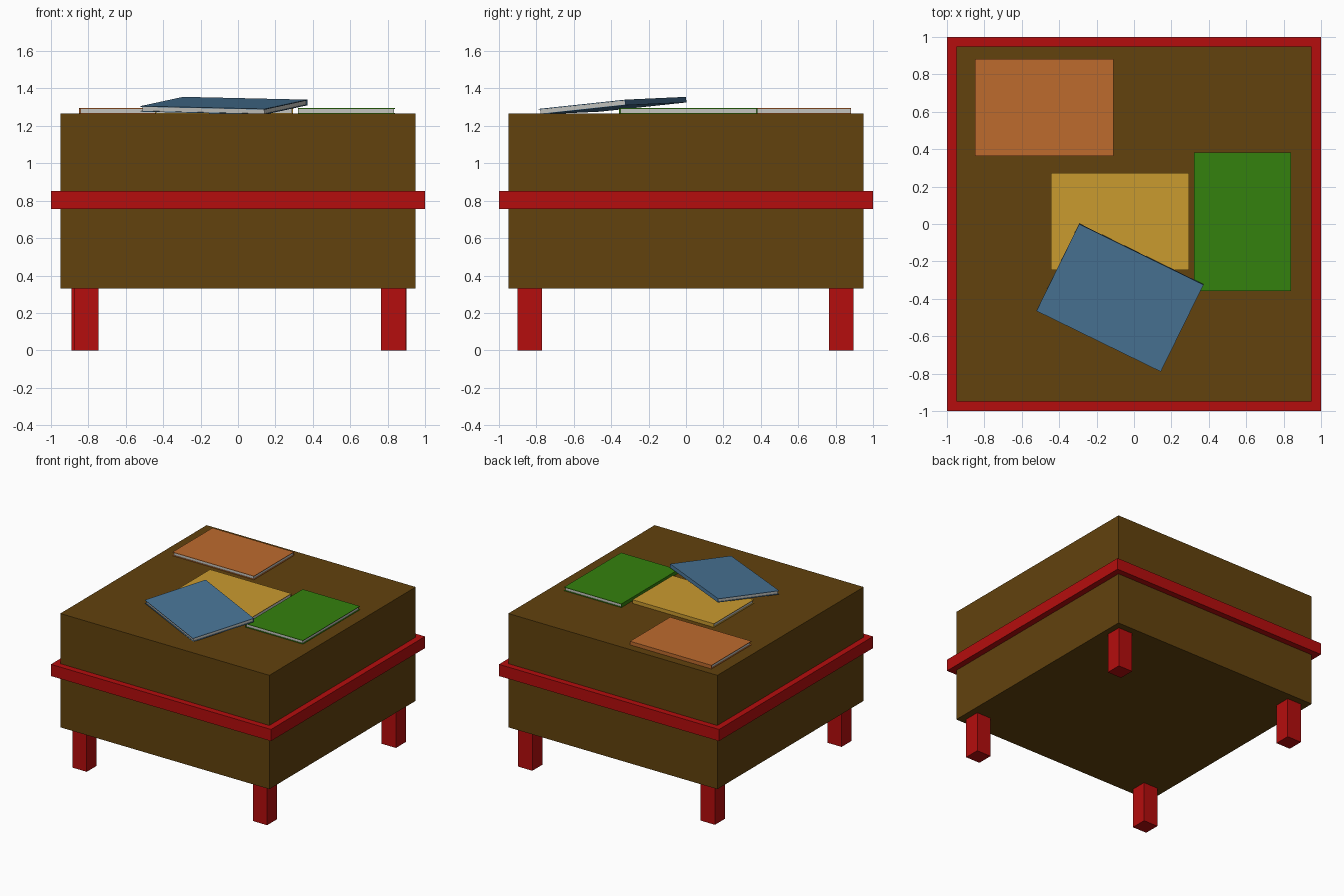
import bpy, bmesh, math
from mathutils import Matrix, Vector

if "Cube" in bpy.data.objects:
    bpy.data.objects.remove(bpy.data.objects["Cube"])


def material(name, rgb):
    m = bpy.data.materials.new(name)
    m.diffuse_color = (*rgb, 1)
    m.use_nodes = True
    m.node_tree.nodes["Principled BSDF"].inputs["Base Color"].default_value = m.diffuse_color
    return m


BROWN = material("brown leather", (0.122, 0.054, 0.004))
RED = material("red trim", (0.46, 0.004, 0.004))
PAGES = material("pale pages", (0.56, 0.56, 0.53))
ORANGE = material("orange cover", (0.51, 0.145, 0.027))
YELLOW = material("yellow cover", (0.59, 0.325, 0.028))
GREEN = material("green cover", (0.034, 0.22, 0.004))
BLUE = material("blue cover", (0.066, 0.175, 0.305))


def build(name, boxes, mats, matrix=Matrix()):
    """boxes: (low corner, high corner, material slot)"""
    bm = bmesh.new()
    for lo, hi, slot in boxes:
        lo, hi = Vector(lo), Vector(hi)
        m = Matrix.Translation((lo + hi) / 2) @ Matrix.Diagonal((*(hi - lo), 1))
        verts = bmesh.ops.create_cube(bm, size=1, matrix=m)["verts"]
        for f in {f for v in verts for f in v.link_faces}:
            f.material_index = slot
    me = bpy.data.meshes.new(name)
    bm.to_mesh(me)
    bm.free()
    for m in mats:
        me.materials.append(m)
    ob = bpy.data.objects.new(name, me)
    ob.matrix_world = matrix
    bpy.context.collection.objects.link(ob)
    return ob


# Table body and trim band
TOP = 1.265
build("body", [((-0.95, -0.95, 0.33), (0.95, 0.95, TOP), 0)], [BROWN])
build("trim_band", [((-1, -1, 0.757), (1, 1, 0.853), 0)], [RED])

# Legs, slightly uneven in placement
LEG = 0.065
for name, x, y in (("front_left_leg", -0.81, -0.835), ("front_right_leg", 0.83, -0.835),
                   ("back_left_leg", -0.825, 0.83), ("back_right_leg", 0.835, 0.83)):
    build(name, [((x - LEG, y - LEG, 0), (x + LEG, y + LEG, 0.34), 0)], [RED])


# Books: two covers, a spine along the +y long side, recessed pages
def book(name, mat, matrix):
    w, d, h, t, gap = 0.37, 0.26, 0.03, 0.004, 0.007
    build(name, [((-w, -d, 0), (w, d, t), 0),
                 ((-w, -d, h - t), (w, d, h), 0),
                 ((-w, d - t, t), (w, d, h - t), 0),
                 ((-w + gap, -d + gap, t), (w - gap, d - t, h - t), 1)],
          [mat, PAGES], matrix)


book("orange_book", ORANGE, Matrix.Translation((-0.48, 0.623, TOP)))
book("yellow_book", YELLOW, Matrix.Translation((-0.075, 0.013, TOP)))
book("green_book", GREEN, Matrix.Translation((0.58, 0.013, TOP)) @ Matrix.Rotation(math.pi / 2, 4, "Z"))

# Blue book leans on the yellow and green ones
ex = Vector((0.665, -0.325, -0.015)).normalized()
ez = ex.cross(Vector((0.225, 0.47, 0.05))).normalized()
ey = ez.cross(ex)
tilt = Matrix((ex, ey, ez)).transposed().to_4x4()
book("blue_book", BLUE, Matrix.Translation(Vector((-0.075, -0.395, 1.323)) - 0.03 * ez) @ tilt)
